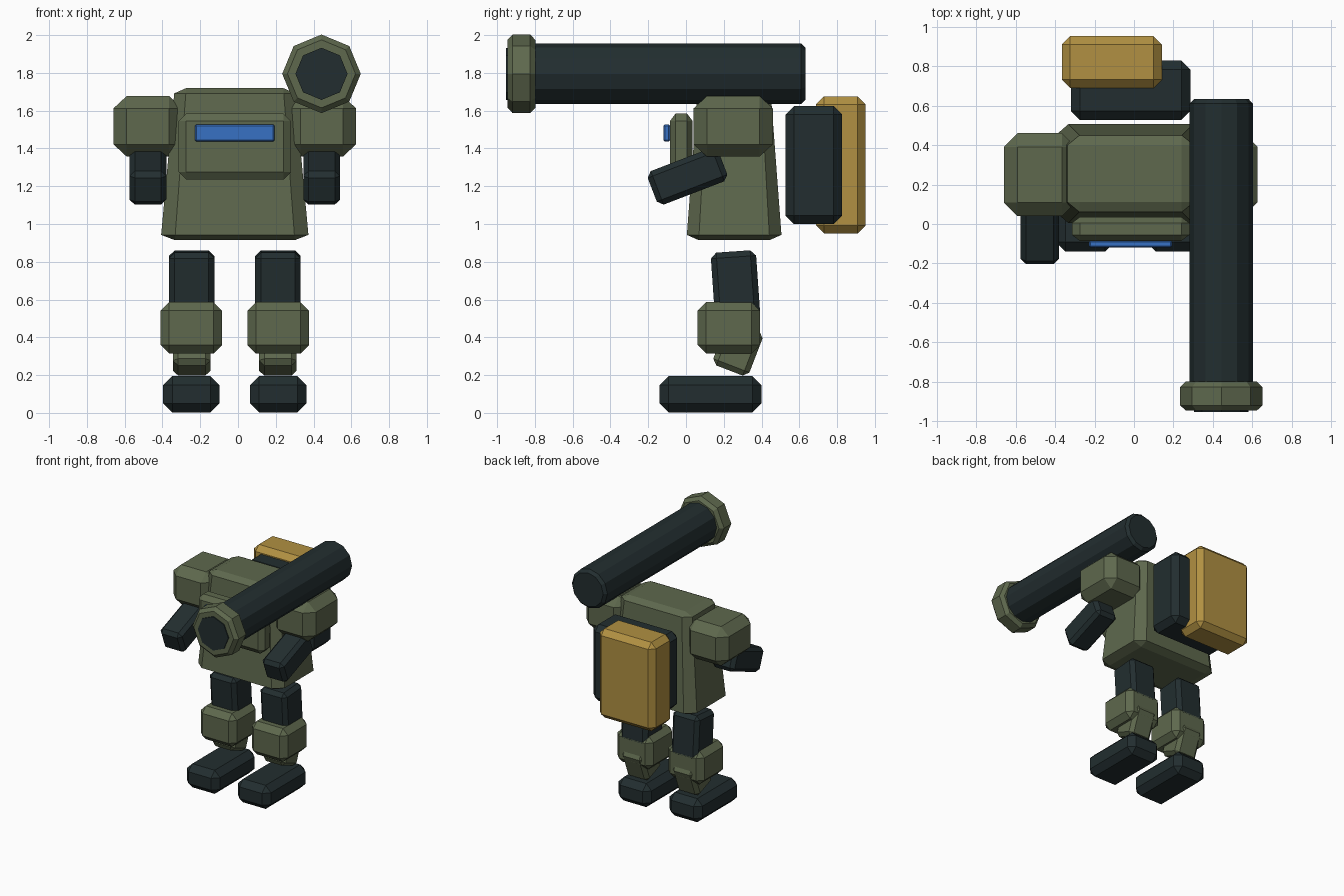
import bpy, bmesh, math
from mathutils import Vector, Matrix

if "Cube" in bpy.data.objects:
    bpy.data.objects.remove(bpy.data.objects["Cube"])


def material(name, rgb):
    m = bpy.data.materials.new(name)
    m.diffuse_color = (*rgb, 1.0)
    m.use_nodes = True
    m.node_tree.nodes["Principled BSDF"].inputs["Base Color"].default_value = m.diffuse_color
    return m


GREEN = material("olive_green", (0.112, 0.139, 0.075))
DARK = material("dark_slate", (0.016, 0.027, 0.029))
YELLOW = material("ochre_yellow", (0.44, 0.28, 0.054))
BLUE = material("visor_blue", (0.038, 0.165, 0.55))

MID = -0.017  # x of the body's plane of symmetry


def finish(name, bm, mat):
    bmesh.ops.recalc_face_normals(bm, faces=bm.faces)
    mesh = bpy.data.meshes.new(name)
    bm.to_mesh(mesh)
    bm.free()
    mesh.materials.append(mat)
    obj = bpy.data.objects.new(name, mesh)
    bpy.context.collection.objects.link(obj)
    return obj


def box(name, mat, centre, size, cut, taper=(1, 1), tilt=0):
    """Chamfered box; taper scales the top, tilt turns it about x in degrees."""
    c = Vector(cut if isinstance(cut, tuple) else (cut,) * 3)
    h = Vector(size) / 2
    bm = bmesh.new()
    for sx in (-1, 1):
        for sy in (-1, 1):
            for sz in (-1, 1):
                for axis in range(3):
                    p = h - c
                    p[axis] = h[axis]
                    bm.verts.new((sx * p.x, sy * p.y, sz * p.z))
    bmesh.ops.convex_hull(bm, input=bm.verts)
    bmesh.ops.dissolve_limit(bm, angle_limit=0.01, verts=bm.verts, edges=bm.edges)
    for v in bm.verts:
        t = v.co.z / size[2] + 0.5
        v.co.x *= 1 + (taper[0] - 1) * t
        v.co.y *= 1 + (taper[1] - 1) * t
    turn = Matrix.Rotation(math.radians(tilt), 4, 'X')
    bm.transform(Matrix.Translation(centre) @ turn)
    return finish(name, bm, mat)


def tube(name, mat, profile, sides, x, z):
    """Capped solid lofted along y from (y, radius) pairs."""
    bm = bmesh.new()
    rings = []
    for y, r in profile:
        rings.append([bm.verts.new((x + r * math.sin(a), y, z + r * math.cos(a)))
                      for a in (math.tau * i / sides for i in range(sides))])
    for a, b in zip(rings, rings[1:]):
        for i in range(sides):
            j = (i + 1) % sides
            bm.faces.new((a[i], a[j], b[j], b[i]))
    bm.faces.new(rings[0])
    bm.faces.new(rings[-1])
    return finish(name, bm, mat)


# Body, chest plate and visor
box("torso", GREEN, (MID, 0.255, 1.317), (0.785, 0.505, 0.805),
    (0.075, 0.065, 0.028), taper=(0.81, 0.76))
box("chest_plate", GREEN, (MID, -0.025, 1.41), (0.595, 0.12, 0.35), (0.04, 0.03, 0.04))
box("visor", BLUE, (MID, -0.102, 1.482), (0.42, 0.035, 0.09), 0.007)

# Paired arms and legs
for side, s in (("right", -1), ("left", 1)):
    def at(dx, y, z):
        return (MID + s * dx, y, z)
    box(side + "_shoulder", GREEN, at(0.46, 0.25, 1.517), (0.365, 0.42, 0.32), (0.07, 0.07, 0.065))
    box(side + "_forearm", DARK, at(0.46, 0.008, 1.253), (0.195, 0.4, 0.19), 0.028, tilt=21)
    box(side + "_thigh", DARK, at(0.228, 0.262, 0.675), (0.24, 0.24, 0.36), 0.03, tilt=4)
    box(side + "_knee_guard", GREEN, at(0.23, 0.227, 0.45), (0.325, 0.33, 0.272), 0.045)
    box(side + "_shin", GREEN, at(0.228, 0.275, 0.341), (0.2, 0.205, 0.25), 0.028, tilt=-21)
    box(side + "_foot", DARK, at(0.23, 0.13, 0.0985), (0.298, 0.54, 0.192), 0.048)

# Backpack with the crate behind it
box("backpack", DARK, (MID, 0.677, 1.312), (0.605, 0.3, 0.625), 0.045)
box("crate", YELLOW, (-0.112, 0.82, 1.313), (0.507, 0.262, 0.725), 0.042)

# Shoulder launcher: barrel, muzzle collar and bore plate
LX, LZ = 0.442, 1.795
tube("launcher_barrel", DARK, [(-0.82, 0.16), (0.61, 0.16), (0.633, 0.138)], 12, LX, LZ)
tube("muzzle_collar", GREEN, [(-0.945, 0.18), (-0.918, 0.208), (-0.825, 0.208), (-0.798, 0.18)],
     8, LX, LZ)
tube("muzzle_bore", DARK, [(-0.953, 0.138), (-0.944, 0.138)], 8, LX, LZ)
